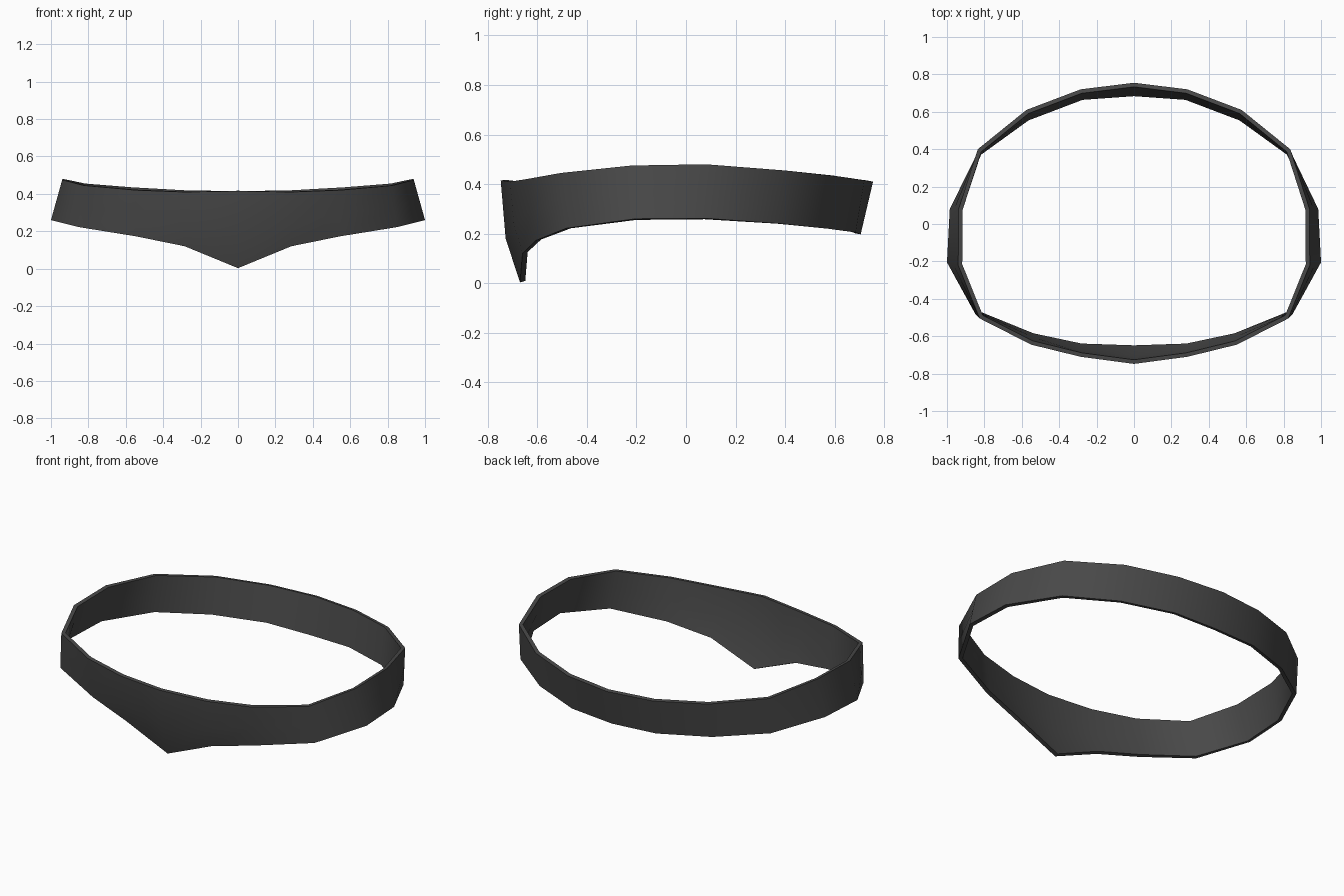
import bpy
from mathutils import Vector

old = bpy.data.objects.get("Cube")
if old:
    bpy.data.objects.remove(old, do_unlink=True)

# Dark grey material
grey = bpy.data.materials.new("dark_grey")
grey.use_nodes = True
colour = (0.065, 0.065, 0.065, 1)
grey.diffuse_color = colour
grey.node_tree.nodes["Principled BSDF"].inputs["Base Color"].default_value = colour

# Outer edges of the left half, from the front centre round to the back centre
top_edge = [(0, -.748, .415), (.285, -.71, .41), (.55, -.645, .42),
            (.825, -.505, .445), (.94, -.22, .475), (.938, .08, .48),
            (.835, .4, .455), (.575, .61, .432), (.285, .72, .415), (0, .755, .41)]
low_edge = [(0, -.67, .003), (.285, -.66, .12), (.545, -.605, .173),
            (.848, -.482, .222), (1, -.205, .26), (.985, .08, .262),
            (.835, .385, .24), (.575, .573, .22), (.28, .685, .205), (0, .705, .197)]


def full_loop(half):
    """Mirror a half outline across x to close the loop."""
    points = [Vector(p) for p in half]
    return points + [Vector((-p.x, p.y, p.z)) for p in points[-2:0:-1]]


# Middle row bulges forward above the pointed front
mid_edge = [tuple((Vector(a) + Vector(b)) / 2) for a, b in zip(top_edge, low_edge)]
mid_edge[0] = (0, -.728, .18)
mid_edge[1] = (.285, -.695, .24)

rows = [full_loop(edge) for edge in (low_edge, mid_edge, top_edge)]
count = len(rows[0])
verts = [p for row in rows for p in row]
faces = []
for r in range(len(rows) - 1):
    for i in range(count):
        j = (i + 1) % count
        faces.append((r * count + i, r * count + j,
                      (r + 1) * count + j, (r + 1) * count + i))

# Band with a pointed front
mesh = bpy.data.meshes.new("pointed_band")
mesh.from_pydata(verts, [], faces)
mesh.materials.append(grey)
band = bpy.data.objects.new("pointed_band", mesh)
bpy.context.collection.objects.link(band)

# Wall thickness, added inwards
wall = band.modifiers.new("wall", "SOLIDIFY")
wall.thickness = .022
wall.offset = -1
wall.use_even_offset = True

bpy.ops.object.select_all(action="DESELECT")
band.select_set(True)
bpy.context.view_layer.objects.active = band
bpy.ops.object.modifier_apply(modifier=wall.name)
bpy.ops.object.shade_smooth_by_angle(angle=.9)
